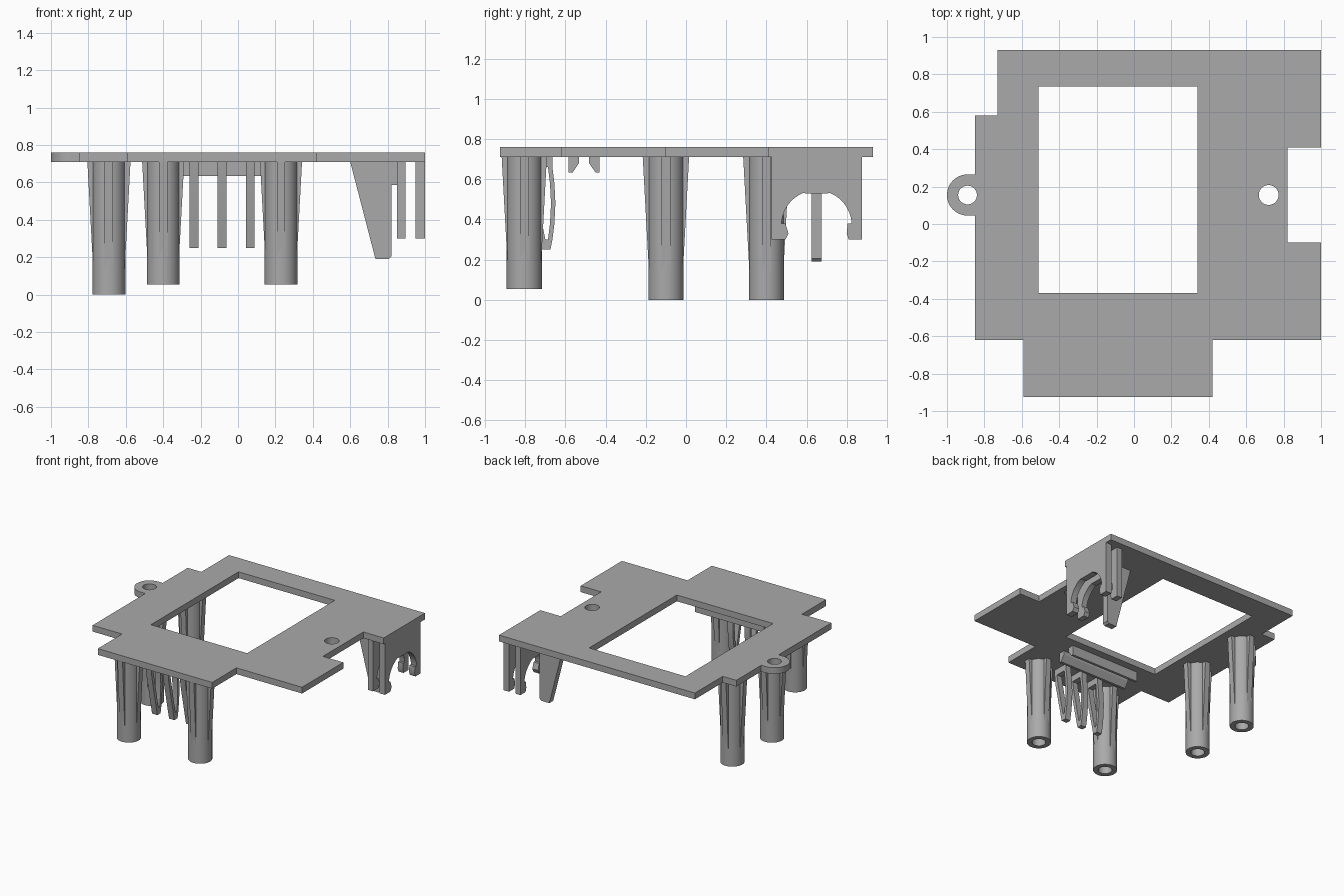
import bpy, bmesh
from math import sin, cos, radians, pi
from mathutils import Matrix, Vector

cube = bpy.data.objects.get("Cube")
if cube:
    bpy.data.objects.remove(cube, do_unlink=True)

grey = bpy.data.materials.new("grey plastic")
grey.use_nodes = True
colour = (0.4, 0.4, 0.4, 1)
grey.diffuse_color = colour
grey.node_tree.nodes["Principled BSDF"].inputs["Base Color"].default_value = colour

# Columns: where the profile's first axis, second axis and thickness point
FLAT = Matrix.Identity(4)
SIDE = Matrix(((0, 0, 1, 0), (1, 0, 0, 0), (0, 1, 0, 0), (0, 0, 0, 1)))
FRONT = Matrix(((1, 0, 0, 0), (0, 0, -1, 0), (0, 1, 0, 0), (0, 0, 0, 1)))

UNDER, TOP = 0.71, 0.76


def arc(cx, cy, r, start, end, n):
    angles = [radians(start + (end - start) * i / n) for i in range(n + 1)]
    return [(cx + r * cos(a), cy + r * sin(a)) for a in angles]


def circle(cx, cy, r, n=40):
    return arc(cx, cy, r, 0, 360, n)[:-1]


def prism(name, loops, thickness, matrix):
    """Extrude an outline with optional holes, centred on its plane."""
    curve = bpy.data.curves.new(name, 'CURVE')
    curve.dimensions = '2D'
    curve.fill_mode = 'BOTH'
    curve.extrude = thickness / 2
    for loop in loops:
        spline = curve.splines.new('POLY')
        spline.points.add(len(loop) - 1)
        for point, (u, v) in zip(spline.points, loop):
            point.co = (u, v, 0, 1)
        spline.use_cyclic_u = True
    helper = bpy.data.objects.new(name + " outline", curve)
    bpy.context.collection.objects.link(helper)
    mesh = bpy.data.meshes.new_from_object(helper)
    bpy.data.objects.remove(helper, do_unlink=True)

    bm = bmesh.new()
    bm.from_mesh(mesh)
    bmesh.ops.remove_doubles(bm, verts=bm.verts, dist=0.0001)
    bmesh.ops.transform(bm, matrix=matrix, verts=bm.verts)
    bmesh.ops.recalc_face_normals(bm, faces=bm.faces)
    bm.to_mesh(mesh)
    bm.free()
    mesh.materials.clear()
    mesh.materials.append(grey)
    ob = bpy.data.objects.new(name, mesh)
    bpy.context.collection.objects.link(ob)
    bpy.ops.object.select_all(action='DESELECT')
    ob.select_set(True)
    bpy.context.view_layer.objects.active = ob
    bpy.ops.object.shade_smooth_by_angle(angle=radians(30))
    return ob


def at(x, y, z):
    return Matrix.Translation(Vector((x, y, z)))


# Base plate with window, screw tab and holes
outline = [(-0.73, 0.93), (1, 0.93), (1, 0.41), (0.82, 0.41), (0.82, -0.1), (1, -0.1),
           (1, -0.62), (0.42, -0.62), (0.42, -0.925), (-0.59, -0.925), (-0.59, -0.62),
           (-0.85, -0.62), (-0.85, 0.045)]
outline += arc(-0.89, 0.155, 0.11, 270, 90, 24)
outline += [(-0.85, 0.265), (-0.85, 0.58), (-0.73, 0.58)]
window = [(-0.51, -0.37), (0.34, -0.37), (0.34, 0.735), (-0.51, 0.735)]
prism("base_plate", [outline, window, circle(-0.89, 0.155, 0.05), circle(0.72, 0.155, 0.053)],
      TOP - UNDER, at(0, 0, (TOP + UNDER) / 2))


# Hollow posts, each with four tapering ribs
def post(name, x, y, base):
    prism(name, [circle(0, 0, 0.0875), circle(0, 0, 0.05)],
          UNDER - base, at(x, y, (UNDER + base) / 2) @ FLAT)
    foot = base + 0.13
    flare = 0.084 + (UNDER - foot) * 0.054
    rib = [(0.07, UNDER), (flare, UNDER), (0.084, foot), (0.07, foot)]
    for i in range(4):
        prism(name + "_rib", [rib], 0.045,
              at(x, y, 0) @ Matrix.Rotation(i * pi / 2, 4, 'Z') @ FRONT)


post("front_right_post", -0.4, -0.805, 0.055)
post("front_left_post", 0.23, -0.805, 0.055)
post("side_middle_post", -0.69, -0.1, 0)
post("side_back_post", -0.69, 0.4, 0)

# Three looped spring clips
bow = [(-0.665, 0.66), (-0.655, 0.58), (-0.65, 0.48), (-0.655, 0.38), (-0.665, 0.3)]
clip = [(-0.8, UNDER), (-0.785, 0.58), (-0.715, 0.25), (-0.675, 0.25)] + bow[::-1] + [(-0.665, UNDER)]
slot = [(-0.77, 0.66), (-0.757, 0.58), (-0.7, 0.3), (-0.69, 0.3)] + [(y - 0.022, z) for y, z in bow[::-1]]
for x in (-0.235, -0.085, 0.065):
    prism("spring_clip", [clip, slot], 0.047, at(x, 0, 0) @ SIDE)

# Pair of wedge-shaped rails
for name, y, side in (("front_rail", -0.585, 1), ("back_rail", -0.43, -1)):
    rail = [(y, UNDER), (y, 0.633), (y + side * 0.02, 0.633),
            (y + side * 0.052, 0.68), (y + side * 0.052, UNDER)]
    prism(name, [rail], 0.61, at(-0.085, 0, 0) @ SIDE)

# Two arched cradle walls with snap jaws
arch = [(y, min(z, 0.53) if abs(y - 0.65) < 0.055 else z)
        for y, z in arc(0.65, 0.37, 0.175, 177, 3, 48)]
cradle = [(0.425, UNDER), (0.425, 0.3), (0.495, 0.3), (0.51, 0.33), (0.495, 0.379)] + arch
cradle += [(0.805, 0.379), (0.8, 0.33), (0.81, 0.3), (0.875, 0.3), (0.875, UNDER)]
prism("outer_cradle", [cradle], 0.05, at(0.975, 0, 0) @ SIDE)
prism("inner_cradle", [cradle], 0.045, at(0.8725, 0, 0) @ SIDE)

# Tapered stop behind the cradle
stop = [(0.6, UNDER), (0.735, 0.19), (0.805, 0.19), (0.82, 0.205),
        (0.82, 0.585), (0.855, 0.585), (0.855, UNDER)]
prism("cradle_stop", [stop], 0.05, at(0, 0.65, 0) @ FRONT)
